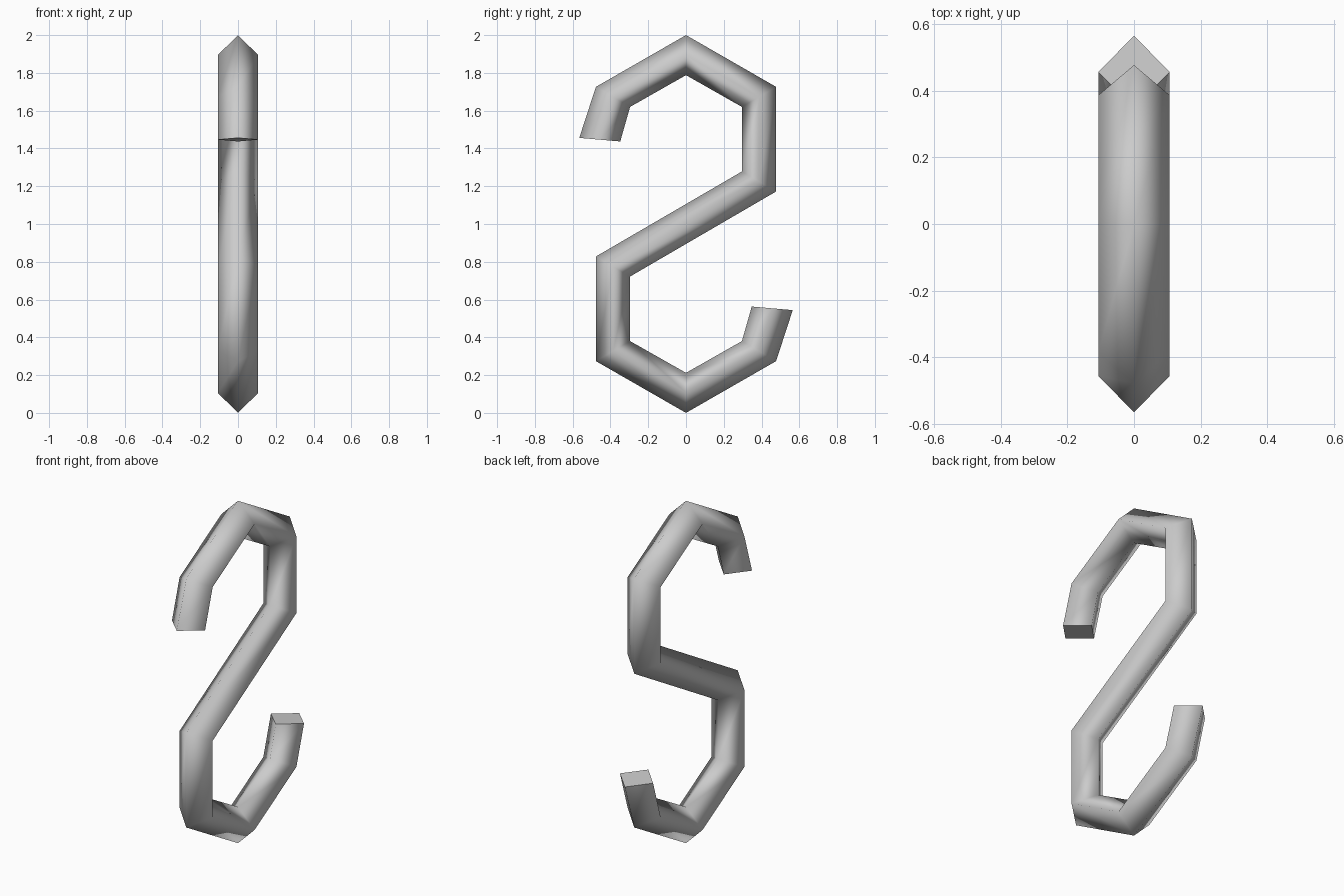
import bpy
import bmesh

cube = bpy.data.objects.get("Cube")
if cube:
    bpy.data.objects.remove(cube, do_unlink=True)

# Single grey metal
metal = bpy.data.materials.new("grey_metal")
metal.use_nodes = True
grey = (0.6, 0.6, 0.6, 1)
metal.diffuse_color = grey
metal.node_tree.nodes["Principled BSDF"].inputs["Base Color"].default_value = grey

HALF_WIDTH = 0.107

# Upper hook: (outer, inner) corners in the y-z plane, from tip to middle bar
upper = [
    ((-0.565, 1.456), (-0.348, 1.437)),
    ((-0.477, 1.726), (-0.296, 1.620)),
    ((0.0, 2.0), (0.0, 1.788)),
    ((0.477, 1.726), (0.296, 1.620)),
    ((0.477, 1.172), (0.296, 1.278)),
]


def half_turn(p):
    return (-p[0], 2 - p[1])


# Lower hook is the upper one turned half round, with its sides swapped
lower = [(half_turn(inner), half_turn(outer)) for outer, inner in reversed(upper)]

# Sweep a diamond section along the bends
bm = bmesh.new()
rings = []
for a, b in upper + lower:
    mid = ((a[0] + b[0]) / 2, (a[1] + b[1]) / 2)
    corners = [(0, *a), (HALF_WIDTH, *mid), (0, *b), (-HALF_WIDTH, *mid)]
    rings.append([bm.verts.new(c) for c in corners])

for r, s in zip(rings, rings[1:]):
    for i in range(4):
        j = (i + 1) % 4
        bm.faces.new((r[i], r[j], s[j], s[i])).smooth = True

# Flat, crisp end caps
for ring in (rings[0], rings[-1]):
    cap = bm.faces.new(ring)
    cap.smooth = False
    for edge in cap.edges:
        edge.smooth = False

bmesh.ops.recalc_face_normals(bm, faces=bm.faces)
mesh = bpy.data.meshes.new("s_hook")
bm.to_mesh(mesh)
bm.free()
mesh.materials.append(metal)
hook = bpy.data.objects.new("s_hook", mesh)
bpy.context.collection.objects.link(hook)
